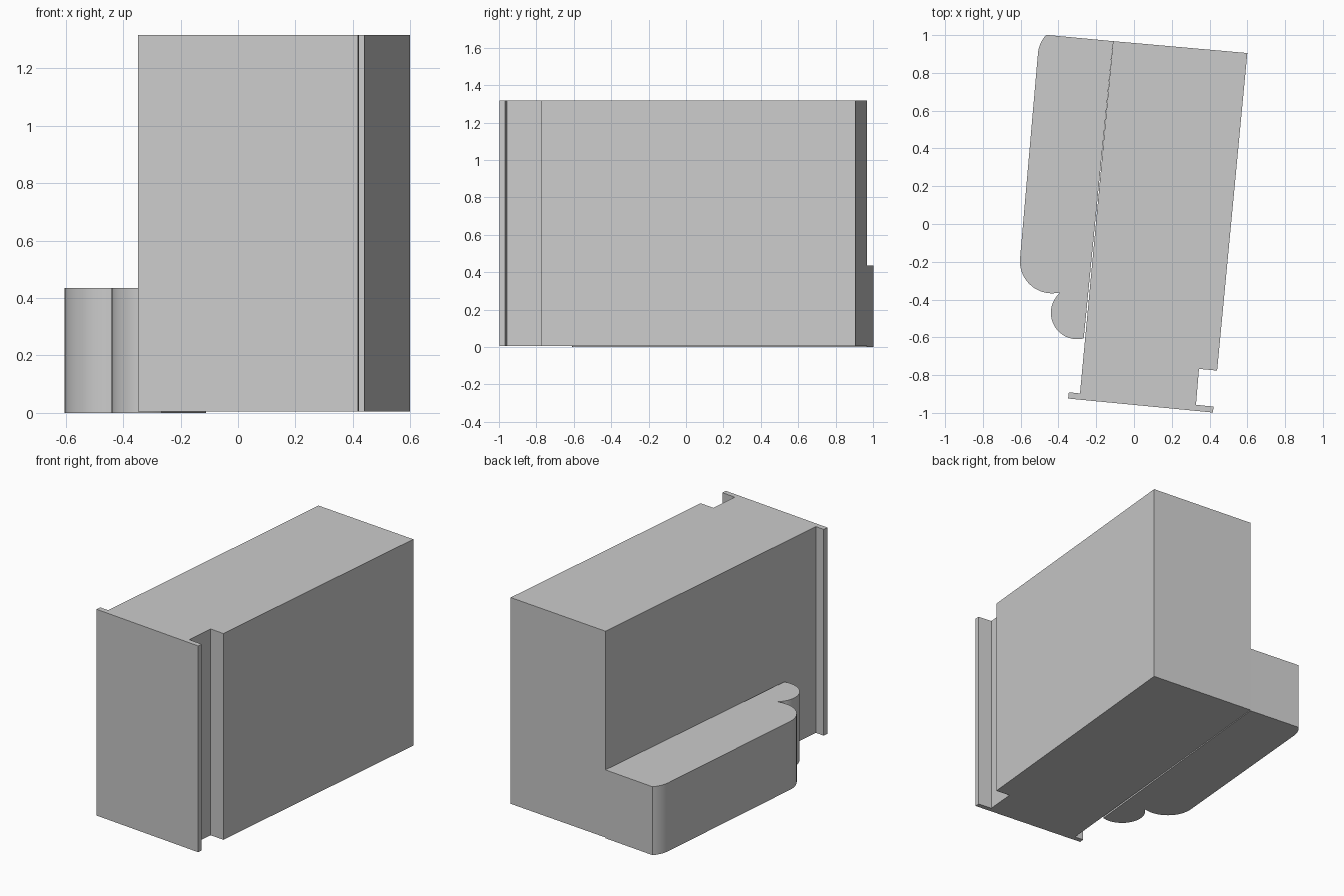
import bpy, bmesh
from math import cos, sin, radians

cube = bpy.data.objects.get("Cube")
if cube:
    bpy.data.objects.remove(cube, do_unlink=True)

# Single grey material
grey = bpy.data.materials.new("plain_grey")
grey.use_nodes = True
colour = (0.6, 0.6, 0.6, 1)
grey.diffuse_color = colour
grey.node_tree.nodes["Principled BSDF"].inputs["Base Color"].default_value = colour


def arc(cx, cy, r, start, end, steps):
    """Points along a circular arc, angles in degrees."""
    angles = [radians(start + (end - start) * i / steps) for i in range(steps + 1)]
    return [(cx + r * cos(a), cy + r * sin(a)) for a in angles]


def extrude_plan(name, plan, bottom, top):
    """Raise a counter-clockwise floor plan into a solid."""
    bm = bmesh.new()
    base = bm.faces.new([bm.verts.new((x, y, bottom)) for x, y in plan])
    raised = bmesh.ops.extrude_face_region(bm, geom=[base], use_keep_orig=True)
    for v in raised["geom"]:
        if isinstance(v, bmesh.types.BMVert):
            v.co.z = top
    bmesh.ops.recalc_face_normals(bm, faces=bm.faces)
    mesh = bpy.data.meshes.new(name)
    bm.to_mesh(mesh)
    bm.free()
    mesh.materials.append(grey)
    obj = bpy.data.objects.new(name, mesh)
    bpy.context.collection.objects.link(obj)
    return obj


# Tall block with a side notch and a thin overhanging front facade
extrude_plan("main_block", [
    (-0.111, 0.968), (-0.286, -0.897), (-0.345, -0.891), (-0.349, -0.924),
    (0.418, -0.998), (0.421, -0.967), (0.328, -0.957), (0.344, -0.767),
    (0.44, -0.776), (0.60, 0.905)], 0.005, 1.317)

# Low side annex with rounded corner and two round bays
annex = extrude_plan("side_annex",
    [(-0.111, 0.968)]
    + arc(-0.346, 0.89, 0.163, 137, 175, 8)
    + arc(-0.434, -0.197, 0.17, 175, 284, 24)
    + arc(-0.30, -0.47, 0.14, 132, 284, 28)
    , 0.0, 0.435)

bpy.ops.object.select_all(action="DESELECT")
annex.select_set(True)
bpy.context.view_layer.objects.active = annex
bpy.ops.object.shade_smooth_by_angle(angle=radians(30))
